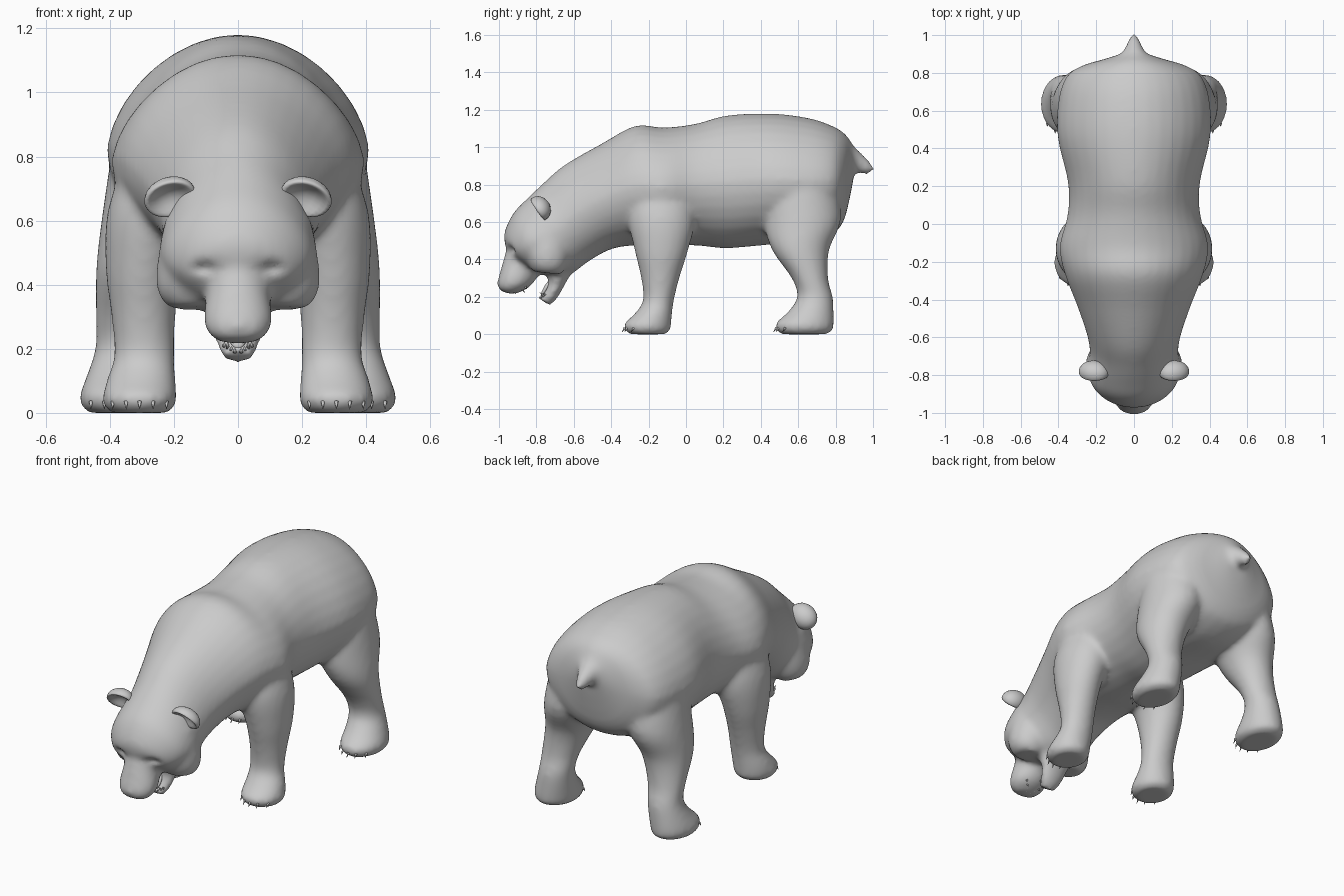
import bpy, bmesh
from math import cos, sin, pi, exp
from mathutils import Vector, Matrix, Euler

cube = bpy.data.objects.get("Cube")
if cube:
    bpy.data.objects.remove(cube, do_unlink=True)

grey = bpy.data.materials.new("soft_grey")
grey.use_nodes = True
grey.diffuse_color = (0.6, 0.6, 0.6, 1)
grey.node_tree.nodes["Principled BSDF"].inputs["Base Color"].default_value = (0.6, 0.6, 0.6, 1)


def refine(sections, steps=4):
    """Pass a smooth curve through the sections."""
    pts = [Vector(s) for s in sections]
    pts = [pts[0]] + pts + [pts[-1]]
    out = []
    for p, a, b, n in zip(pts, pts[1:], pts[2:], pts[3:]):
        for k in range(steps):
            t = k / steps
            out.append(a + (b - p) * (t / 2) + (p - a * 2.5 + b * 2 - n / 2) * t ** 2
                       + (a * 1.5 - b * 1.5 + (n - p) / 2) * t ** 3)
    return out + [pts[-1]]


def loft(bm, sections, mirror=1, taper=0, sides=32):
    """Skin oval rings; each is y, z of one edge, y, z of the other, centre x, half width.
    Taper narrows the half towards the first edge."""
    rings = []
    for y1, z1, y2, z2, cx, hw in refine(sections):
        mid = Vector((mirror * cx, (y1 + y2) / 2, (z1 + z2) / 2))
        arm = Vector((0, (y1 - y2) / 2, (z1 - z2) / 2))
        ring = []
        for i in range(sides):
            c, s = cos(2 * pi * i / sides), sin(2 * pi * i / sides)
            x = hw * s * (1 - taper * max(0, c))
            ring.append(bm.verts.new(mid + arm * c + Vector((x, 0, 0))))
        rings.append(ring)
    faces = [bm.faces.new(rings[0]), bm.faces.new(rings[-1])]
    for a, b in zip(rings, rings[1:]):
        for i in range(sides):
            j = (i + 1) % sides
            faces.append(bm.faces.new((a[i], a[j], b[j], b[i])))
    bmesh.ops.recalc_face_normals(bm, faces=faces)


def make_object(name, bm):
    mesh = bpy.data.meshes.new(name)
    bm.to_mesh(mesh)
    bm.free()
    mesh.materials.append(grey)
    ob = bpy.data.objects.new(name, mesh)
    bpy.context.collection.objects.link(ob)
    mesh.shade_smooth()
    return ob


def spike(bm, base, tip, radius):
    """Small cone from base to tip, for claws and teeth."""
    base, tip = Vector(base), Vector(tip)
    d = tip - base
    m = Matrix.Translation((base + tip) / 2) @ d.to_track_quat('Z', 'Y').to_matrix().to_4x4()
    bmesh.ops.create_cone(bm, cap_ends=True, segments=6, radius1=radius, radius2=0,
                          depth=d.length, matrix=m)


# Torso, neck and skull, from rump to brow
torso = [
    (.915, .97, .89, .80, 0, .06), (.875, 1.04, .865, .68, 0, .17),
    (.84, 1.08, .84, .60, 0, .27), (.78, 1.115, .79, .54, 0, .355),
    (.66, 1.155, .66, .49, 0, .40), (.46, 1.18, .46, .48, 0, .405),
    (.22, 1.17, .22, .46, 0, .35), (.05, 1.125, .05, .475, 0, .352),
    (-.12, 1.105, -.12, .475, 0, .395), (-.27, 1.115, -.27, .475, 0, .365),
    (-.45, 1.02, -.40, .455, 0, .305), (-.65, .905, -.52, .39, 0, .25),
    (-.76, .81, -.60, .33, 0, .235), (-.85, .725, -.67, .31, 0, .245),
    (-.925, .645, -.76, .32, 0, .23), (-.972, .54, -.83, .34, 0, .175),
    (-.965, .47, -.87, .37, 0, .11)]
muzzle = [
    (-.94, .52, -.75, .38, 0, .11), (-.97, .42, -.79, .31, 0, .10),
    (-.995, .33, -.84, .25, 0, .108), (-1.01, .27, -.90, .22, 0, .088),
    (-.995, .232, -.94, .215, 0, .05)]
cheek = [
    (-.84, .62, -.62, .57, .14, .09), (-.86, .48, -.62, .44, .145, .108),
    (-.85, .39, -.64, .36, .145, .105), (-.82, .335, -.67, .32, .145, .07)]
jaw = [
    (-.78, .38, -.60, .35, 0, .12), (-.735, .29, -.65, .26, 0, .085),
    (-.755, .23, -.69, .19, 0, .066), (-.79, .195, -.73, .152, 0, .045)]
tail = [
    (.86, 1.04, .85, .81, 0, .12), (.93, .975, .90, .86, 0, .058),
    (.985, .92, .94, .86, 0, .035), (1.012, .88, .96, .85, 0, .022)]

# Legs, from hip or shoulder down to the sole
front_leg = [
    (-.26, .82, .02, .82, .24, .10), (-.31, .64, .05, .62, .265, .142),
    (-.275, .45, .012, .45, .295, .118), (-.24, .30, -.035, .30, .295, .10),
    (-.23, .18, -.065, .18, .292, .095), (-.275, .11, -.075, .10, .302, .107),
    (-.332, .055, -.08, .045, .307, .116), (-.325, .02, -.085, .02, .307, .11),
    (-.30, 0, -.11, 0, .307, .09)]
hind_leg = [
    (.44, .85, .79, .85, .22, .17), (.42, .60, .83, .62, .265, .16),
    (.46, .45, .765, .45, .31, .133), (.565, .30, .76, .30, .34, .105),
    (.595, .20, .785, .20, .35, .096), (.545, .12, .79, .11, .365, .108),
    (.48, .06, .79, .05, .375, .119), (.485, .02, .785, .02, .375, .113),
    (.51, 0, .75, 0, .375, .09)]

bm = bmesh.new()
loft(bm, torso, taper=.13)
for part in (muzzle, jaw, tail):
    loft(bm, part)
for side in (-1, 1):
    for part in (cheek, front_leg, hind_leg):
        loft(bm, part, mirror=side)
body = make_object("bear_body", bm)

# Fuse the parts into one skin and soften the joins
remesh = body.modifiers.new("fuse", 'REMESH')
remesh.mode = 'VOXEL'
remesh.voxel_size = 0.014
remesh.use_smooth_shade = True
soften = body.modifiers.new("soften", 'SMOOTH')
soften.factor = 0.5
soften.iterations = 14
graph = bpy.context.evaluated_depsgraph_get()
skin = bpy.data.meshes.new_from_object(body.evaluated_get(graph))
body.modifiers.clear()
body.data = skin

# Press in the eye sockets
for v in skin.vertices:
    if v.co.y < -.8:
        for side in (-1, 1):
            dx, dz = (v.co.x - side * .105) / .035, (v.co.z - .452) / .02
            v.co.y += .02 * exp(-dx * dx - dz * dz)
skin.shade_smooth()

# Cupped ears, leaning forwards
for side, label in ((-1, "right"), (1, "left")):
    bm = bmesh.new()
    bmesh.ops.create_uvsphere(bm, u_segments=20, v_segments=14, radius=1)
    for v in bm.verts:
        r2 = v.co.x ** 2 + v.co.z ** 2
        if v.co.y < 0:
            v.co.y += 1.3 * max(0, 1 - r2)
    turn = Euler((.65, side * .35, side * .15)).to_matrix().to_4x4()
    bm.transform(Matrix.Translation((side * .212, -.785, .672)) @ turn
                 @ Matrix.Diagonal((.083, .06, .066, 1)))
    make_object("ear_" + label, bm)

# Five claws on each paw
for name, cx, toe_y in (("front", .307, -.315), ("hind", .375, .495)):
    for side, label in ((-1, "right"), (1, "left")):
        bm = bmesh.new()
        for i in range(-2, 3):
            x, y = side * (cx + i * .042), toe_y + .012 * i * i
            spike(bm, (x, y + .02, .040), (x, y - .018, .032), .010)
            spike(bm, (x, y - .012, .035), (x, y - .028, .010), .007)
        make_object(f"{name}_claws_{label}", bm)

# Teeth on both jaws
bm = bmesh.new()
for side in (-1, 1):
    for i in range(4):
        x = side * (.010 + .011 * i)
        size = .035 if i == 2 else .018
        low = Vector((x, -.775 + .008 * i, .19 + .006 * i))
        spike(bm, low, low + Vector((0, -.7 * size, .7 * size)), .007)
        top = Vector((x * 1.3, -.92 + .02 * i, .23 + .008 * i))
        spike(bm, top, top + Vector((0, .6 * size, -.8 * size)), .007)
make_object("teeth", bm)

# Tongue
bm = bmesh.new()
bmesh.ops.create_uvsphere(bm, u_segments=14, v_segments=10, radius=1)
bm.transform(Matrix.Translation((0, -.75, .245)) @ Matrix.Rotation(-.5, 4, 'X')
             @ Matrix.Diagonal((.03, .012, .05, 1)))
make_object("tongue", bm)
